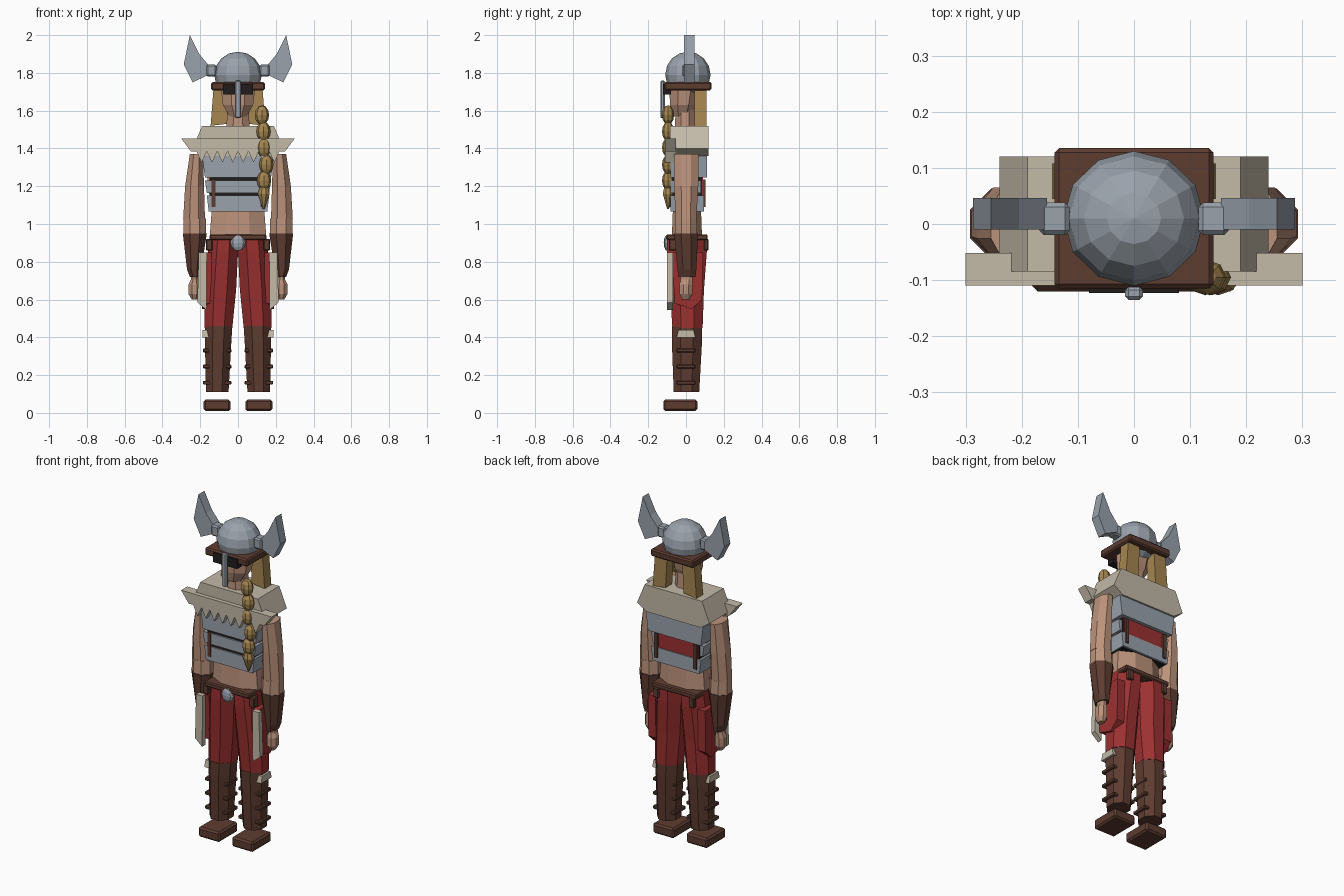
import bpy, bmesh, math
from mathutils import Vector

if "Cube" in bpy.data.objects:
    bpy.data.objects.remove(bpy.data.objects["Cube"])

COL = dict(skin=(.50, .29, .20), red=(.33, .03, .03), brown=(.11, .045, .03), fur=(.55, .49, .39),
           gold=(.38, .24, .08), steel=(.32, .36, .41), dark=(.015, .012, .012))
MATS = {}
for k, c in COL.items():
    MATS[k] = bpy.data.materials.new(k)
    MATS[k].diffuse_color = (*c, 1)


def finish(name, bm, mat, bevel=0):
    bmesh.ops.recalc_face_normals(bm, faces=bm.faces)
    me = bpy.data.meshes.new(name)
    bm.to_mesh(me)
    bm.free()
    ob = bpy.data.objects.new(name, me)
    bpy.context.collection.objects.link(ob)
    me.materials.append(MATS[mat])
    if bevel:
        m = ob.modifiers.new("bevel", 'BEVEL')
        m.width, m.segments = bevel, 1
    return ob


def box(name, x, y, z, mat, bevel=0, s=1):
    bm = bmesh.new()
    bmesh.ops.create_cube(bm, size=1)
    for v in bm.verts:
        v.co = Vector((s * (x[0] + (v.co.x + .5) * (x[1] - x[0])),
                       y[0] + (v.co.y + .5) * (y[1] - y[0]), z[0] + (v.co.z + .5) * (z[1] - z[0])))
    return finish(name, bm, mat, bevel)


def loft(name, rings, mat, n=8, s=1):
    """Rings of (x0, x1, y0, y1, z): flat-sided n-gons filling each rectangle."""
    bm = bmesh.new()
    k = 1 / math.cos(math.pi / n)
    loops = []
    for x0, x1, y0, y1, z in rings:
        loops.append([bm.verts.new((s * ((x0 + x1) / 2 + k * (x1 - x0) / 2 * math.cos(a)),
                                    (y0 + y1) / 2 + k * (y1 - y0) / 2 * math.sin(a), z))
                      for a in [2 * math.pi * (i + .5) / n for i in range(n)]])
    for a, b in zip(loops, loops[1:]):
        for i in range(n):
            bm.faces.new((a[i], a[(i + 1) % n], b[(i + 1) % n], b[i]))
    bm.faces.new(loops[0])
    bm.faces.new(loops[-1])
    return finish(name, bm, mat)


def prism(name, pts, lo, hi, mat, axis='y', s=1):
    """Extrude an outline: (x, z) along y, or (y, z) along x."""
    bm = bmesh.new()
    put = (lambda p, d: (s * p[0], d, p[1])) if axis == 'y' else (lambda p, d: (s * d, p[0], p[1]))
    a, b = [[bm.verts.new(put(p, d)) for p in pts] for d in (lo, hi)]
    n = len(pts)
    for i in range(n):
        bm.faces.new((a[i], a[(i + 1) % n], b[(i + 1) % n], b[i]))
    bm.faces.new(a)
    bm.faces.new(b)
    return finish(name, bm, mat)


def ball(name, c, r, mat, u=12, v=8):
    bm = bmesh.new()
    bmesh.ops.create_uvsphere(bm, u_segments=u, v_segments=v, radius=1)
    for w in bm.verts:
        w.co = Vector([c[i] + w.co[i] * r[i] for i in range(3)])
    return finish(name, bm, mat)


# Paired parts
for s, side in ((1, "right"), (-1, "left")):
    # Feet, boots and boot straps
    box(f"shoe_{side}", (.04, .182), (-.12, .06), (.01, .07), 'brown', .01, s)
    loft(f"boot_{side}", [(.05, .17, -.065, .07, .11), (.035, .175, -.075, .085, .38),
                          (.03, .175, -.075, .085, .46)], 'brown', 8, s)
    for i, z in enumerate((.16, .245, .33)):
        box(f"boot_strap_{side}_{i}", (.035, .186), (-.05, .05), (z - .01, z + .01), 'brown', .004, s)
    prism(f"knee_fur_{side}", [(-.05, .40), (.05, .40), (.04, .44), (-.04, .44)], .15, .188, 'fur', 'x', s)
    # Trousers with side cloth
    loft(f"trouser_leg_{side}", [(.03, .178, -.072, .088, .45), (.01, .175, -.085, .095, .65),
                                 (0, .16, -.10, .11, .85), (0, .15, -.10, .11, .935)], 'red', 8, s)
    prism(f"side_cloth_{side}", [(-.075, .85), (.09, .85), (.085, .60), (.03, .55), (-.06, .58)],
          .14, .19, 'red', 'x', s)
    prism(f"front_flap_{side}", [(.165, .85), (.208, .85), (.215, .585), (.168, .545)],
          -.10, -.07, 'fur', 'y', s)
    box(f"belt_pouch_front_{side}", (.135, .17), (-.09, -.05), (.86, .92), 'brown', .005, s)
    box(f"belt_pouch_back_{side}", (.10, .135), (.095, .12), (.86, .92), 'brown', .005, s)
    # Arms
    loft(f"upper_arm_{side}", [(.175, .29, -.055, .055, 1.03), (.18, .28, -.063, .065, 1.2),
                               (.185, .255, -.063, .065, 1.37)], 'skin', 8, s)
    loft(f"forearm_{side}", [(.17, .29, -.06, .06, .94), (.17, .288, -.056, .056, 1.03)], 'skin', 8, s)
    loft(f"bracer_{side}", [(.20, .255, -.04, .05, .72), (.195, .27, -.045, .055, .76),
                            (.165, .292, -.063, .063, .95)], 'brown', 8, s)
    loft(f"hand_{side}", [(.215, .245, -.02, .02, .60), (.20, .262, -.035, .035, .63),
                          (.20, .262, -.035, .035, .68), (.21, .25, -.028, .035, .705),
                          (.21, .25, -.028, .035, .73)], 'skin', 8, s)
    # Chest straps, hair and helmet wings
    box(f"chest_strap_{side}", (.12, .14), (-.087, .103), (1.09, 1.235), 'brown', 0, s)
    prism(f"hair_{side}", [(.06, 1.53), (.145, 1.52), (.13, 1.715), (.05, 1.715)], .045, .108, 'gold', 'y', s)
    box(f"wing_socket_{side}", (.115, .168), (-.02, .038), (1.78, 1.845), 'steel', .008, s)
    prism(f"helmet_wing_{side}", [(.155, 1.79), (.24, 1.75), (.287, 1.845), (.255, 2.0),
                                  (.205, 1.90), (.155, 1.84)], -.01, .046, 'steel', 'y', s)

# Torso and belt
loft("torso", [(-.15, .15, -.075, .085, .93), (-.14, .14, -.07, .08, 1.06),
               (-.17, .17, -.07, .085, 1.3), (-.15, .15, -.06, .085, 1.45)], 'skin')
box("belt", (-.15, .15), (-.105, .115), (.915, .945), 'brown', .006)
ball("belt_buckle", (0, -.10, .90), (.04, .018, .042), 'steel', 8, 6)

# Banded armour over dark lining and red back cloth
box("armour_lining", (-.15, .15), (-.074, .085), (1.065, 1.34), 'dark')
box("armour_back_cloth", (-.145, .145), (.07, .09), (1.12, 1.26), 'red')
for i, (w0, w1, z0, z1, yb) in enumerate(((.155, .165, 1.065, 1.15, .095), (.165, .175, 1.165, 1.23, .08),
                                          (.175, .19, 1.245, 1.36, .11))):
    prism(f"armour_band_{i}", [(-w0, z0), (w0, z0), (w1, z1), (-w1, z1)], -.083, yb, 'steel')

# Fur mantle: shoulder block and toothed front collar
prism("fur_shoulders", [(-.18, 1.36), (.18, 1.36), (.24, 1.40), (.19, 1.52), (-.19, 1.52), (-.24, 1.40)],
      -.085, .12, 'fur')
teeth = [((i - 8) * .0275, 1.385 if i % 2 == 0 else 1.325) for i in range(17)]
prism("fur_collar", [(-.30, 1.452), (-.25, 1.385)] + teeth + [(.25, 1.385), (.30, 1.452)], -.11, -.052, 'fur')

# Neck and head
loft("neck", [(-.065, .065, -.06, .05, 1.46), (-.055, .055, -.055, .045, 1.62)], 'skin')
loft("head", [(-.045, .045, -.07, .03, 1.57), (-.08, .08, -.085, .055, 1.63), (-.092, .092, -.088, .075, 1.73)],
     'skin')

# Braid over the shoulder
for i, (x, z) in enumerate(((.127, 1.577), (.135, 1.49), (.137, 1.405), (.15, 1.315), (.138, 1.23))):
    ball(f"braid_knot_{i}", (x, -.095, z), (.038, .032, .052), 'gold', 8, 6)
loft("braid_tip", [(.131, .141, -.10, -.09, 1.08), (.105, .168, -.123, -.068, 1.16),
                   (.115, .158, -.115, -.075, 1.195)], 'gold')

# Helmet
ball("helmet_dome", (0, .01, 1.79), (.126, .12, .122), 'steel', 12, 8)
box("helmet_brim", (-.142, .142), (-.115, .135), (1.708, 1.752), 'brown', .008)
box("eye_guard", (-.08, .08), (-.123, -.08), (1.685, 1.742), 'dark')
box("nose_guard", (-.016, .016), (-.135, -.112), (1.56, 1.76), 'steel', .006)

for m in bpy.data.materials:
    if m.users and not m.is_grease_pencil:
        m.use_nodes = True
        m.node_tree.nodes["Principled BSDF"].inputs["Base Color"].default_value = m.diffuse_color
